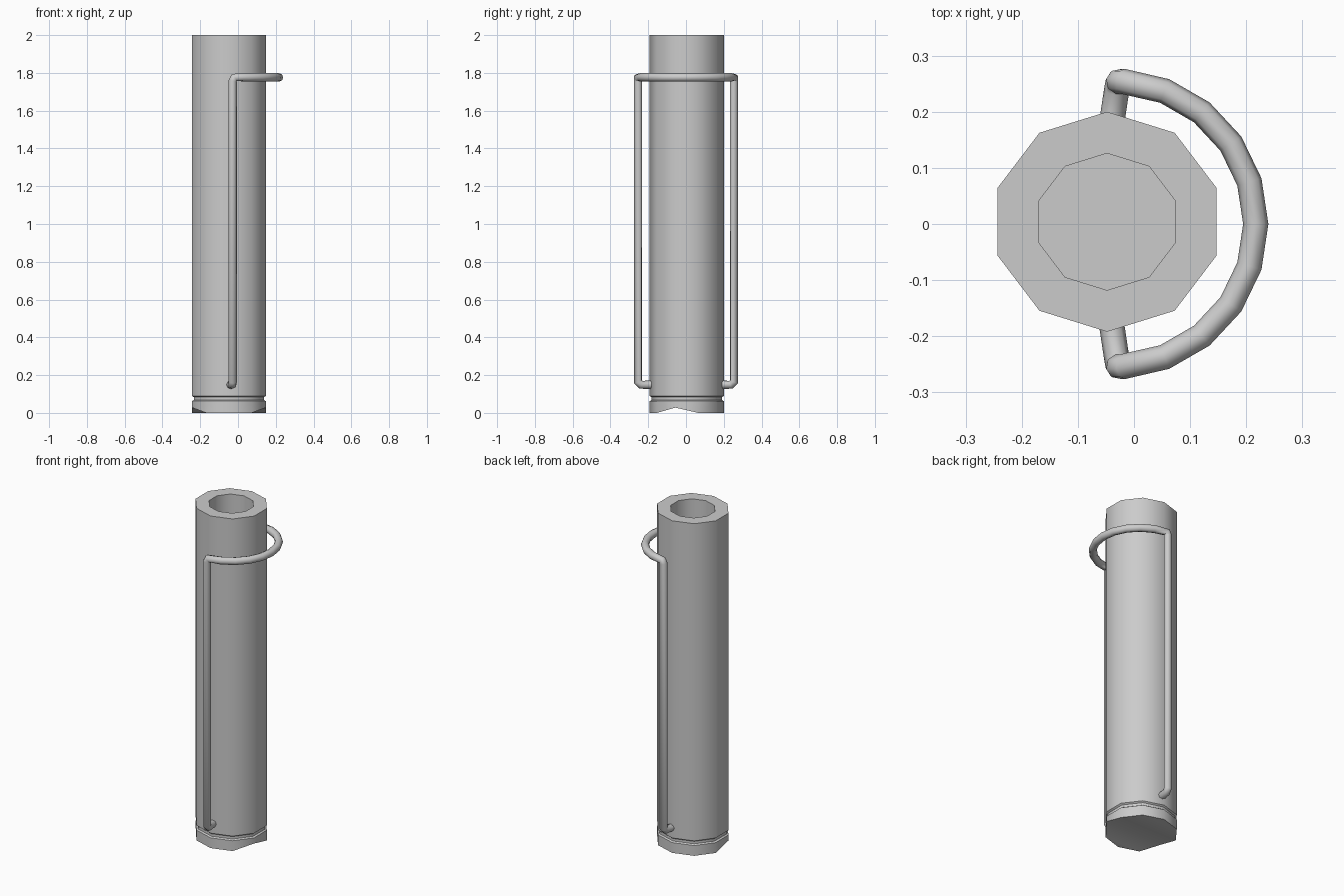
import bpy, bmesh, math

if "Cube" in bpy.data.objects:
    bpy.data.objects.remove(bpy.data.objects["Cube"])

CX, CY, N = -0.048, 0.004, 10


def finish(obj, angle):
    bpy.ops.object.select_all(action='DESELECT')
    obj.select_set(True)
    bpy.context.view_layer.objects.active = obj
    bpy.ops.object.shade_smooth_by_angle(angle=math.radians(angle))


# Tube body: ten-sided profile from the base, past the groove, over the rim, into the bore
profile = [(1, 0), (1, 0.062), (0.955, 0.068), (0.955, 0.083), (1, 0.09),
           (1, 2), (0.622, 2), (0.622, 0.06)]
bm = bmesh.new()
rings = []
for s, z in profile:
    ring = []
    for i in range(N):
        a = math.radians(90 + 360 / N * i)
        ring.append(bm.verts.new((CX + 0.205 * s * math.cos(a),
                                  CY + 0.196 * s * math.sin(a), z)))
    rings.append(ring)
for lo, hi in zip(rings, rings[1:]):
    for i in range(N):
        j = (i + 1) % N
        bm.faces.new((lo[i], lo[j], hi[j], hi[i]))
bm.faces.new(rings[-1])

# Uneven base: one ridge lifted across, closed with strips between the two sides
base = rings[0]
for v in (base[3], base[7]):
    v.co.z = 0.028
bm.faces.new((base[0], base[1], base[9]))
for i in range(1, 4):
    bm.faces.new((base[i], base[i + 1], base[N - i - 1], base[N - i]))
bm.faces.new((base[4], base[5], base[6]))
bmesh.ops.recalc_face_normals(bm, faces=bm.faces)
mesh = bpy.data.meshes.new("tube_body")
bm.to_mesh(mesh)
bm.free()
body = bpy.data.objects.new("tube_body", mesh)
bpy.context.collection.objects.link(body)
finish(body, 40)

# Wire bail: foot, upright and corner on one side, arc, then the mirrored side
side = [(-0.042, 0.165, 0.149), (-0.031, 0.238, 0.149), (-0.028, 0.254, 0.165),
        (-0.028, 0.254, 1.758)]
arc = []
for k in range(11):
    a = math.radians(85.5 - 17.1 * k)
    arc.append((-0.04 + 0.257 * math.cos(a), 0.255 * math.sin(a), 1.776))
path = side + arc + [(x, -y, z) for x, y, z in reversed(side)]
curve = bpy.data.curves.new("wire_bail", 'CURVE')
curve.dimensions = '3D'
curve.bevel_depth = 0.0225
curve.bevel_resolution = 2
curve.use_fill_caps = True
spline = curve.splines.new('POLY')
spline.points.add(len(path) - 1)
for p, co in zip(spline.points, path):
    p.co = (*co, 1)
bail = bpy.data.objects.new("wire_bail", curve)
bpy.context.collection.objects.link(bail)
bpy.ops.object.select_all(action='DESELECT')
bail.select_set(True)
bpy.context.view_layer.objects.active = bail
bpy.ops.object.convert(target='MESH')
finish(bpy.context.view_layer.objects.active, 60)
